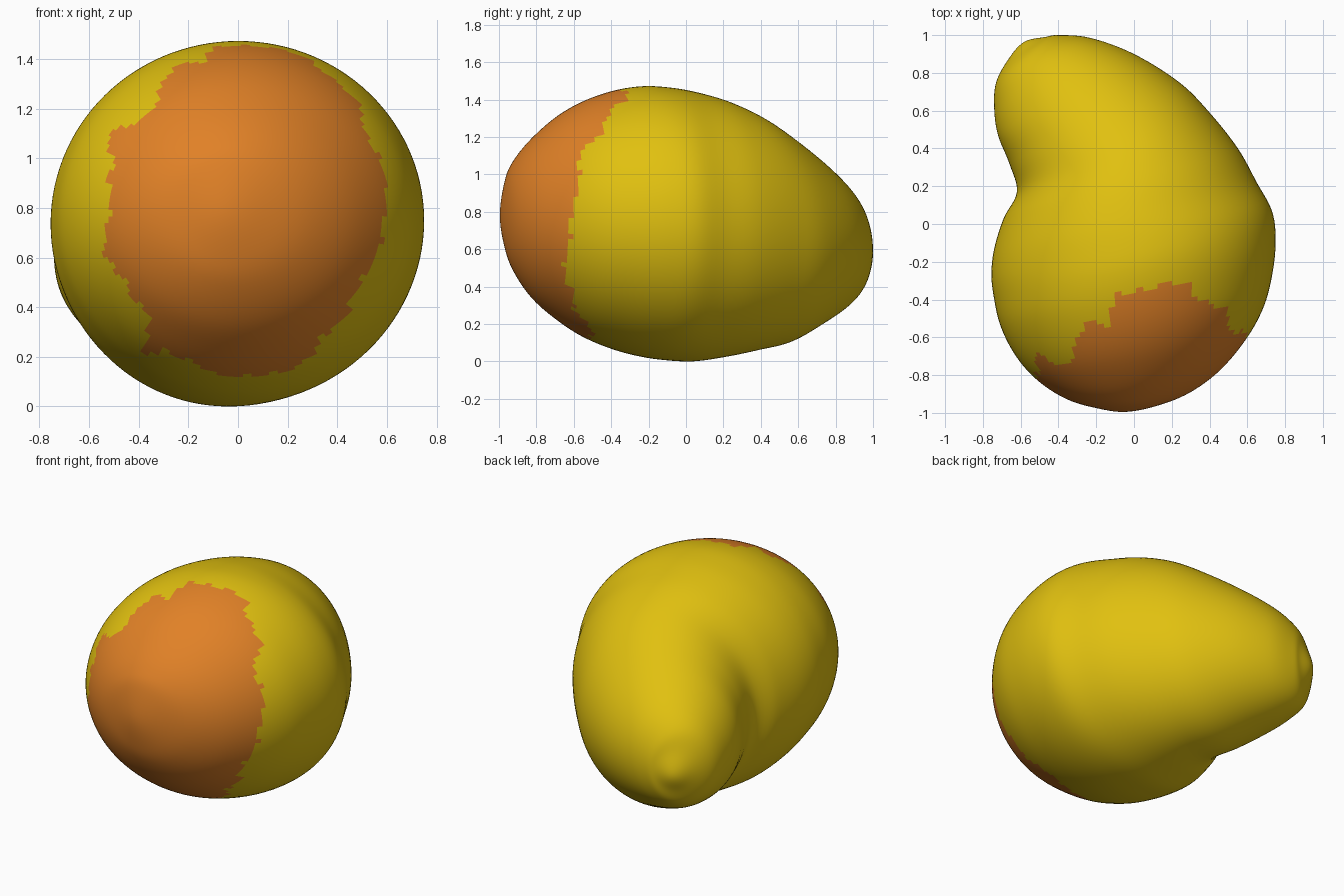
import bpy, bmesh, math

if "Cube" in bpy.data.objects:
    bpy.data.objects.remove(bpy.data.objects["Cube"])

SIDES, STEPS = 120, 6

# Cross-sections from front pole to back tip:
# right x, right y, left x, left y, top z, bottom z
SECTIONS = [
    (-.05, -.995, -.05, -.995, .78, .78),
    (.13, -.96, -.22, -.97, .98, .59),
    (.30, -.89, -.35, -.93, 1.09, .46),
    (.46, -.77, -.47, -.86, 1.20, .33),
    (.60, -.60, -.57, -.77, 1.31, .22),
    (.69, -.43, -.65, -.66, 1.39, .13),
    (.735, -.25, -.71, -.53, 1.445, .065),
    (.75, -.08, -.74, -.40, 1.47, .025),
    (.73, .07, -.755, -.27, 1.465, .005),
    (.65, .22, -.74, -.13, 1.44, .0),
    (.55, .40, -.69, .03, 1.39, .025),
    (.40, .59, -.62, .17, 1.31, .06),
    (.24, .75, -.66, .32, 1.20, .10),
    (.0, .90, -.72, .47, 1.07, .19),
    (-.23, .985, -.74, .61, .95, .27),
    (-.40, 1.0, -.73, .75, .83, .35),
    (-.47, .99, -.66, .88, .70, .46),
    (-.58, .965, -.58, .965, .57, .57),
]

# Edge of the orange blush: angle round the fruit (degrees), y of the edge
BLUSH = [(0, -.62), (20, -.57), (35, -.57), (45, -.45), (60, -.41), (67, -.30),
         (80, -.33), (90, -.36), (98, -.38), (102, -.53), (113, -.52),
         (120, -.65), (128, -.75), (140, -.74), (145, -.66), (155, -.78),
         (175, -.83), (195, -.77), (205, -.80), (218, -.77), (229, -.76),
         (234, -.55), (240, -.62), (250, -.63), (265, -.53), (279, -.52),
         (292, -.48), (305, -.60), (316, -.60), (330, -.66), (345, -.63),
         (360, -.62)]


def swap(s):
    """Section seen past a pole: left/right and top/bottom trade places."""
    return (s[2], s[3], s[0], s[1], s[5], s[4])


def catmull(p, q, r, s, t):
    return [0.5 * (2 * b + (c - a) * t + (2 * a - 5 * b + 4 * c - d) * t * t
                   + (3 * b - a - 3 * c + d) * t ** 3)
            for a, b, c, d in zip(p, q, r, s)]


def blush_edge(angle):
    for (a0, y0), (a1, y1) in zip(BLUSH, BLUSH[1:]):
        if a0 <= angle <= a1:
            y = y0 + (y1 - y0) * (angle - a0) / (a1 - a0)
            return y + .012 * math.sin(math.radians(angle * 34))
    return -.62


def material(name, color):
    m = bpy.data.materials.new(name)
    m.diffuse_color = (*color, 1)
    m.use_nodes = True
    m.node_tree.nodes["Principled BSDF"].inputs["Base Color"].default_value = m.diffuse_color
    return m


# Smooth the cross-sections along the bent body
pts = [swap(SECTIONS[1])] + SECTIONS + [swap(SECTIONS[-2])]
rings = [catmull(*pts[i:i + 4], k / STEPS)
         for i in range(len(pts) - 3) for k in range(STEPS)] + [SECTIONS[-1]]

# Loft the fruit body
bm = bmesh.new()
loops = []
for rx, ry, lx, ly, zt, zb in rings:
    loop = []
    for j in range(SIDES):
        a = math.tau * j / SIDES
        c, s = math.cos(a), math.sin(a)
        loop.append(bm.verts.new(((rx + lx) / 2 + (rx - lx) / 2 * c,
                                  (ry + ly) / 2 + (ry - ly) / 2 * c,
                                  (zt + zb) / 2 + (zt - zb) / 2 * s)))
    loops.append(loop)
for a, b in zip(loops, loops[1:]):
    for j in range(SIDES):
        k = (j + 1) % SIDES
        bm.faces.new((a[j], a[k], b[k], b[j]))
bmesh.ops.remove_doubles(bm, verts=bm.verts, dist=1e-5)
bmesh.ops.recalc_face_normals(bm, faces=bm.faces)

# Stand on the ground
low = min(v.co.z for v in bm.verts)
bmesh.ops.translate(bm, verts=bm.verts, vec=(0, 0, -low))

# Orange blush on the front end
for f in bm.faces:
    f.smooth = True
    c = f.calc_center_median()
    angle = math.degrees(math.atan2(c.z - .75, c.x)) % 360
    f.material_index = int(c.y < blush_edge(angle))

mesh = bpy.data.meshes.new("fruit_body")
bm.to_mesh(mesh)
bm.free()
mesh.materials.append(material("yellow skin", (.75, .53, .005)))
mesh.materials.append(material("orange blush", (.75, .22, .02)))
bpy.context.collection.objects.link(bpy.data.objects.new("fruit_body", mesh))
